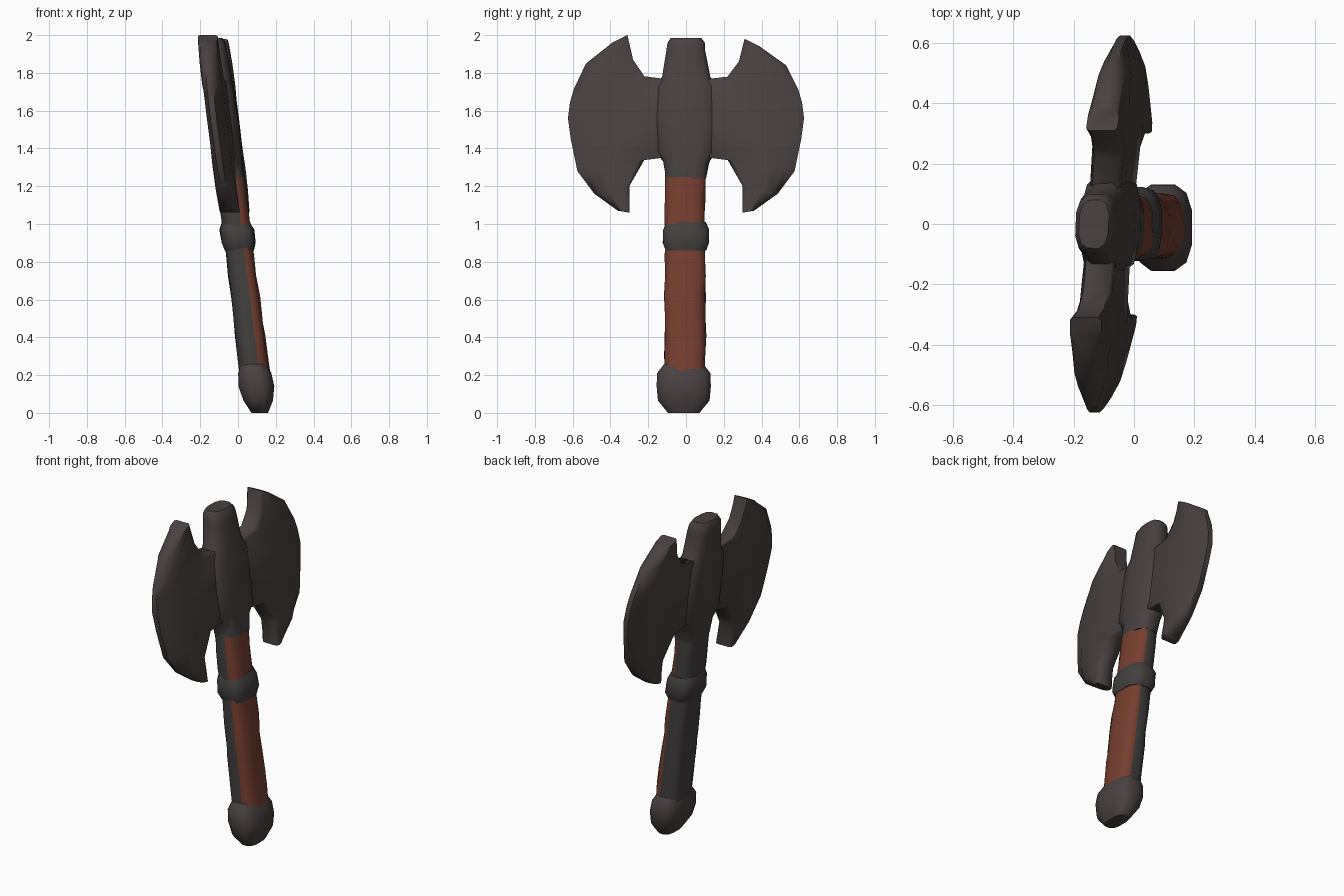
import bpy, bmesh, math, random

random.seed(4)
if "Cube" in bpy.data.objects:
    bpy.data.objects.remove(bpy.data.objects["Cube"])


def material(name, color):
    m = bpy.data.materials.new(name)
    m.use_nodes = True
    m.diffuse_color = (*color, 1)
    m.node_tree.nodes["Principled BSDF"].inputs["Base Color"].default_value = (*color, 1)
    return m


IRON = material("dark iron", (0.068, 0.052, 0.052))
SHAFT = material("grey shaft", (0.056, 0.050, 0.050))
LEATHER = material("red brown leather", (0.18, 0.050, 0.028))


def lean(x, y, z, yaw=0.0):
    """Tilt the upright axe toward -x as it rises, with an optional yaw."""
    return (x + 0.115 - 0.125 * z + yaw * y, y, z)


def loft(name, rings, mats, yaw=0.0, paint=None, angle=50):
    """Skin closed rings of upright points; paint picks a material per face."""
    bm = bmesh.new()
    n = len(rings[0])
    rows = [[bm.verts.new(p) for p in ring] for ring in rings]
    for a, b in zip(rows, rows[1:]):
        for i in range(n):
            bm.faces.new((a[i], a[(i + 1) % n], b[(i + 1) % n], b[i]))
    bm.faces.new(rows[0])
    bm.faces.new(rows[-1])
    bmesh.ops.recalc_face_normals(bm, faces=bm.faces)
    if paint:
        for f in bm.faces:
            f.material_index = paint(f.calc_center_median())
    for v in bm.verts:
        v.co = lean(*v.co, yaw)
    mesh = bpy.data.meshes.new(name)
    bm.to_mesh(mesh)
    bm.free()
    for m in mats:
        mesh.materials.append(m)
    ob = bpy.data.objects.new(name, mesh)
    bpy.context.collection.objects.link(ob)
    bpy.ops.object.select_all(action="DESELECT")
    ob.select_set(True)
    bpy.context.view_layer.objects.active = ob
    bpy.ops.object.shade_smooth_by_angle(angle=math.radians(angle))
    return ob


def oval(z, rx, ry, y0=0.0, n=16, power=0.7, rough=0.0):
    """Rounded-rectangle ring at height z, optionally hand-worn."""
    pts = []
    for i in range(n):
        t = math.tau * (i + 0.5) / n
        c, s = math.cos(t), math.sin(t)
        k = 1 + random.uniform(-rough, rough)
        pts.append((math.copysign(abs(c) ** power, c) * rx * k,
                    y0 + math.copysign(abs(s) ** power, s) * ry * k, z))
    return pts


# Grip, with leather on its +x side
def leather_rule(c):
    return 1 if c.x > 0.025 and 0.23 < c.z < 1.25 else 0


heights = [0.2 + 0.105 * i for i in range(10)] + [1.25, 1.38]
loft("shaft", [oval(z, 0.082 - 0.008 * z, 0.112 - 0.005 * z, -0.005, rough=0.05)
               for z in heights], [SHAFT, LEATHER], paint=leather_rule)

# Collar around the grip
loft("collar", [oval(z, rx, ry, rough=0.03) for z, rx, ry in
                ((0.86, 0.078, 0.108), (0.90, 0.092, 0.125),
                 (0.97, 0.092, 0.122), (1.01, 0.074, 0.105))], [SHAFT])

# Pommel
loft("pommel", [oval(z, rx, ry, -0.012, n=12) for z, rx, ry in
                ((0.0, 0.045, 0.085), (0.065, 0.08, 0.14),
                 (0.14, 0.097, 0.147), (0.21, 0.09, 0.145),
                 (0.26, 0.068, 0.105))], [IRON])

# Socket joining the blades, narrowing to the top spike
loft("socket", [oval(z, rx, ry, n=12, rough=0.02) for z, rx, ry in
                ((1.24, 0.074, 0.107), (1.33, 0.075, 0.125),
                 (1.38, 0.078, 0.165), (1.55, 0.082, 0.17),
                 (1.73, 0.076, 0.165), (1.78, 0.073, 0.13),
                 (1.92, 0.068, 0.105), (1.96, 0.064, 0.1),
                 (1.985, 0.05, 0.082))], [IRON], yaw=0.04)

# Crescent rows from upper horn to lower horn: inner y, z and outer y, z
CRESCENT = [(0.31, 1.98, 0.39, 1.94), (0.28, 1.86, 0.53, 1.84),
            (0.22, 1.78, 0.595, 1.71), (0.05, 1.76, 0.615, 1.64),
            (0.05, 1.56, 0.625, 1.56), (0.05, 1.36, 0.61, 1.45),
            (0.22, 1.34, 0.575, 1.28), (0.30, 1.20, 0.485, 1.16),
            (0.30, 1.06, 0.36, 1.07)]
# Cross-section: fraction toward the cutting edge and half thickness
SECTION = [(0.0, 0.042), (0.1, 0.052), (0.6, 0.052), (0.85, 0.042), (1.0, 0.016)]


def blade(name, side, lift):
    rings = []
    for yi, zi, yo, zo in CRESCENT:
        up = lift * max(0, zi - 1.76) / 0.22
        half = [(t, side * (yi + (yo - yi) * t), zi + (zo - zi) * t + up, h)
                for t, h in SECTION]
        rings.append([(h, y, z) for _, y, z, h in half]
                     + [(-h, y, z) for _, y, z, h in reversed(half)])
    loft(name, rings, [IRON], yaw=0.08, angle=55)


blade("back_blade", 1, 0.0)
blade("front_blade", -1, 0.02)
